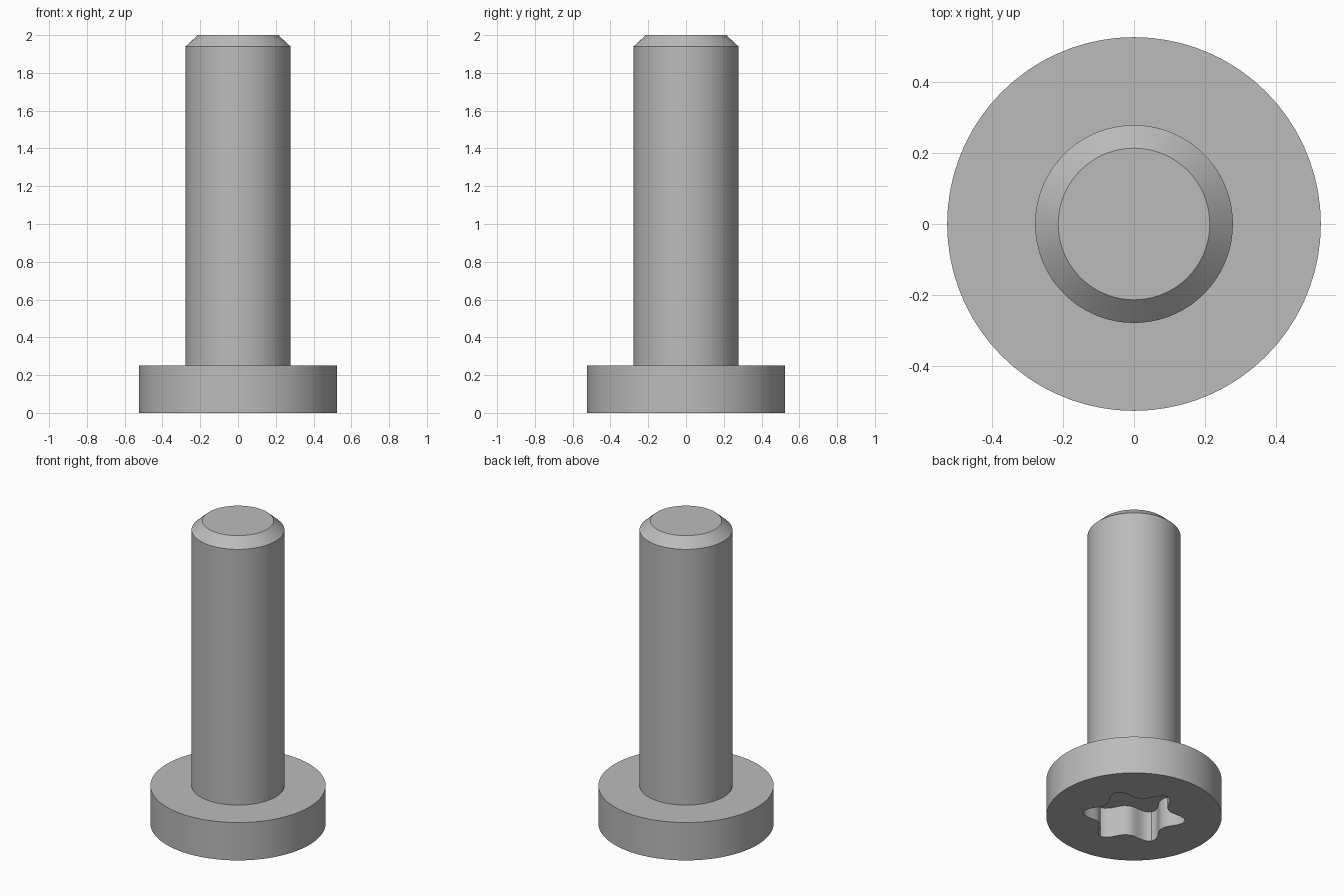
import bpy, bmesh, math

SIDES = 72
LOBES = 6
LOBE_ANGLE = math.radians(30)

cube = bpy.data.objects.get("Cube")
if cube:
    bpy.data.objects.remove(cube, do_unlink=True)

steel = bpy.data.materials.new("plain grey steel")
steel.use_nodes = True
grey = (0.5, 0.5, 0.5, 1)
steel.diffuse_color = grey
steel.node_tree.nodes["Principled BSDF"].inputs["Base Color"].default_value = grey


def star(angle):
    """Radius of the six-lobed socket: broad hollows and narrow tips."""
    wave = (1 + math.cos(LOBES * (angle - LOBE_ANGLE))) / 2
    return 0.22 + 0.09 * wave ** 1.4


def lathe(name, rings):
    """Join rings of (radius or radius function, z) and cap both ends."""
    bm = bmesh.new()
    loops = []
    for radius, z in rings:
        loop = []
        for i in range(SIDES):
            a = math.tau * i / SIDES
            r = radius(a) if callable(radius) else radius
            loop.append(bm.verts.new((r * math.cos(a), r * math.sin(a), z)))
        loops.append(loop)
    for low, high in zip(loops, loops[1:]):
        for i in range(SIDES):
            j = (i + 1) % SIDES
            bm.faces.new((low[i], low[j], high[j], high[i]))
    bm.faces.new(loops[0][::-1])
    bm.faces.new(loops[-1])
    mesh = bpy.data.meshes.new(name)
    bm.to_mesh(mesh)
    bm.free()
    mesh.materials.append(steel)
    obj = bpy.data.objects.new(name, mesh)
    bpy.context.collection.objects.link(obj)
    bpy.ops.object.select_all(action="DESELECT")
    obj.select_set(True)
    bpy.context.view_layer.objects.active = obj
    bpy.ops.object.shade_smooth_by_angle(angle=math.radians(30))
    return obj


# Disc head with the driver socket sunk into its underside
lathe("screw_head", [(star, 0.2), (star, 0), (0.525, 0), (0.525, 0.25)])

# Plain shaft with a chamfered end
lathe("screw_shaft", [(0.278, 0.25), (0.278, 1.94), (0.213, 2)])
